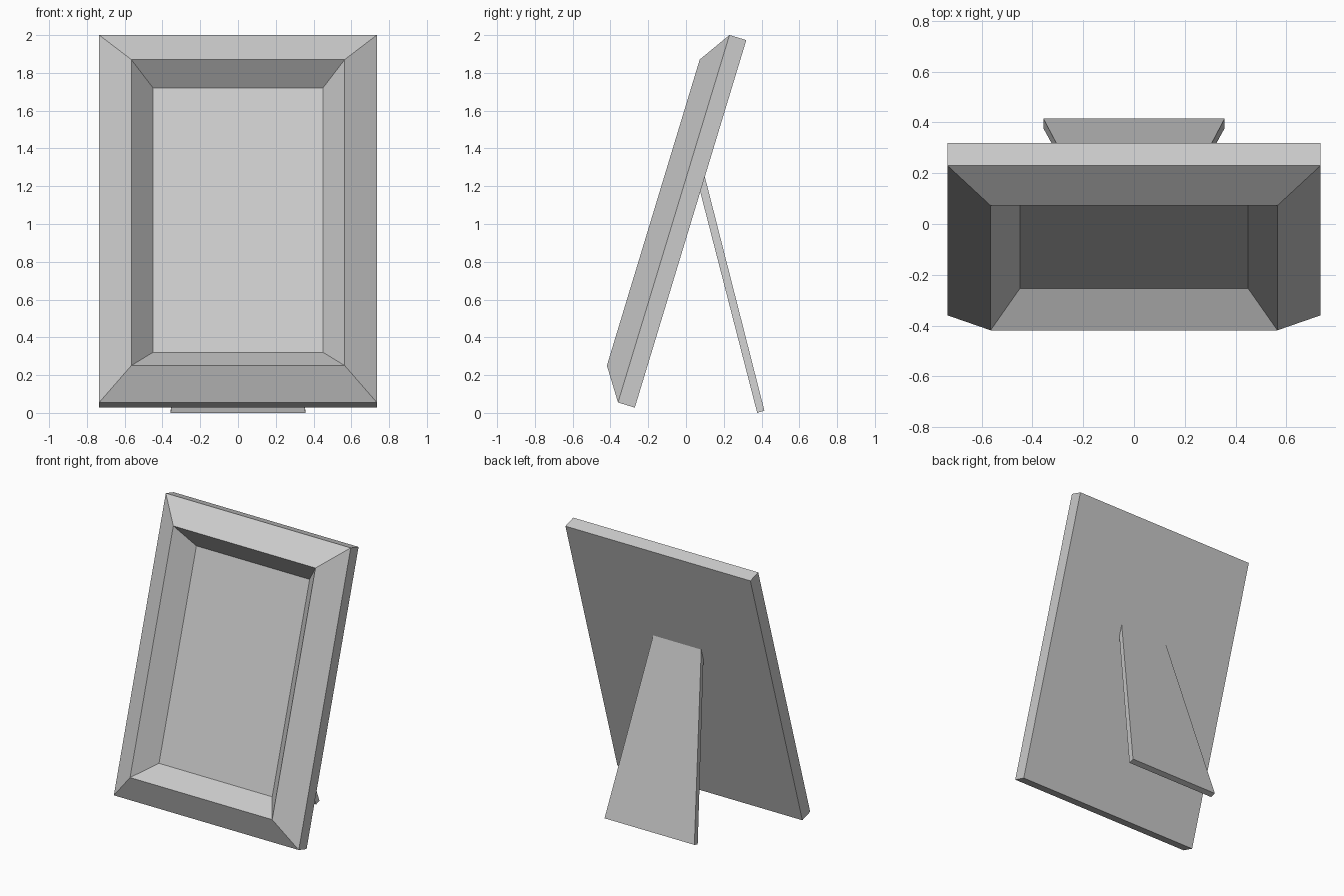
import bpy, bmesh
from mathutils import Vector

if "Cube" in bpy.data.objects:
    bpy.data.objects.remove(bpy.data.objects["Cube"])

ORIGIN = Vector((0, -0.36, 0.055))            # lower front edge of the rim
UP = Vector((0, 0.59, 1.945)).normalized()    # leaning direction
OUT = Vector((0, -UP.z, UP.y))                # frame normal, facing front
HALF_W, LENGTH = 0.735, 2.033


def make_object(name, bm):
    bmesh.ops.recalc_face_normals(bm, faces=bm.faces)
    mesh = bpy.data.meshes.new(name)
    bm.to_mesh(mesh)
    bm.free()
    obj = bpy.data.objects.new(name, mesh)
    bpy.context.collection.objects.link(obj)
    return obj


def loft(name, rings):
    """Skin a list of four-corner rings and cap both ends."""
    bm = bmesh.new()
    loops = [[bm.verts.new(p) for p in ring] for ring in rings]
    for a, b in zip(loops, loops[1:]):
        for i in range(4):
            j = (i + 1) % 4
            bm.faces.new((a[i], a[j], b[j], b[i]))
    bm.faces.new(loops[0])
    bm.faces.new(loops[-1])
    return make_object(name, bm)


def frame_ring(inset, height):
    w, lo, hi = HALF_W - inset, inset, LENGTH - inset
    return [ORIGIN + Vector((x, 0, 0)) + UP * v + OUT * height
            for x, v in ((-w, lo), (w, lo), (w, hi), (-w, hi))]


# Frame with mitred bevels: back, rim, ridge, recessed picture panel
profile = [(0, -0.093), (0, 0), (0.17, 0.113), (0.285, -0.024)]
loft("picture_frame", [frame_ring(i, h) for i, h in profile])


# Tapered easel leg, top cut to the slope of the frame back
def leg_ring(half_w, front, back):
    return [(-half_w, *front), (half_w, *front), (half_w, *back), (-half_w, *back)]


loft("easel_leg", [leg_ring(0.357, (0.377, 0.0), (0.415, 0.012)),
                   leg_ring(0.19, (0.073, 1.18), (0.098, 1.257))])
